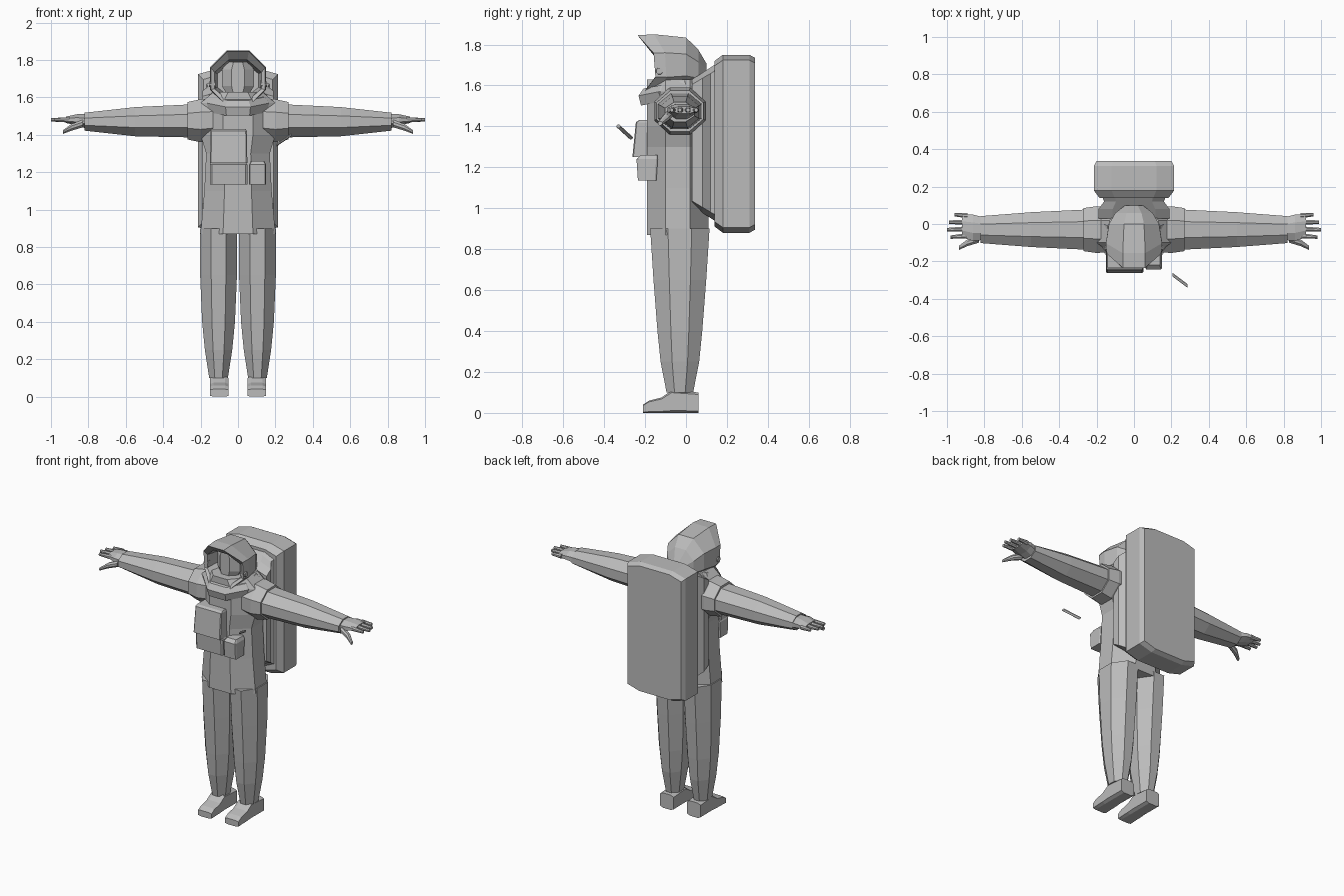
import bpy, bmesh
from math import sqrt
from mathutils import Vector

cube = bpy.data.objects.get("Cube")
if cube:
    bpy.data.objects.remove(cube, do_unlink=True)

grey = (.5, .5, .5, 1)
suit_grey = bpy.data.materials.new("suit grey")
suit_grey.use_nodes = True
suit_grey.diffuse_color = grey
suit_grey.node_tree.nodes["Principled BSDF"].inputs["Base Color"].default_value = grey

# The two directions spanning a cross-section, for each loft axis
X, Y, Z = Vector((1, 0, 0)), Vector((0, 1, 0)), Vector((0, 0, 1))
SPANS = {"x": (Y, Z), "y": (X, Z), "z": (X, Y)}


def loft(name, axis, stations, cut=(.3, .3), bend=None, mirror=False):
    """Skin chamfered rectangles, each given as (centre, half width, half height)."""
    side, up = SPANS[axis]
    inner_u, inner_v = 1 - 2 * cut[0], 1 - 2 * cut[1]
    quarter = [(inner_u, -1), (1, -inner_v), (1, inner_v), (inner_u, 1)]
    outline = quarter + [(-u, v) for u, v in reversed(quarter)]
    bm = bmesh.new()
    rings = []
    for centre, half_u, half_v in stations:
        points = [Vector(centre) + side * u * half_u + up * v * half_v for u, v in outline]
        rings.append([bm.verts.new(bend(p) if bend else p) for p in points])
    for ring, following in zip(rings, rings[1:]):
        for i in range(len(outline)):
            bm.faces.new((ring[i - 1], ring[i], following[i], following[i - 1]))
    bm.faces.new(rings[0])
    bm.faces.new(rings[-1])
    bmesh.ops.recalc_face_normals(bm, faces=bm.faces)
    mesh = bpy.data.meshes.new(name)
    bm.to_mesh(mesh)
    bm.free()
    mesh.materials.append(suit_grey)
    part = bpy.data.objects.new(name, mesh)
    bpy.context.collection.objects.link(part)
    if mirror:
        part.modifiers.new("Mirror", "MIRROR")


# Torso: waisted, widening at the hips and shoulders
heights = (.87, 1.1, 1.3, 1.4, 1.57, 1.63)
widths = (.2, .18, .17, .2, .2, .13)
loft("torso", "z", [((0, -.04, z), w, .15) for z, w in zip(heights, widths)])


# Legs: swelling quickly above the ankle, then slowly up to the hip
def leg_station(z):
    rise = (z - .1) / .8
    return (.104, -.03, z), .1 - .05 * (1 - rise) ** 3, .065 + .08 * rise ** .6


loft("leg", "z", [leg_station(z) for z in (.1, .25, .4, .65, .9)], mirror=True)

# Boots: flat soles with a low toe
boot_profile = [(-.21, .04), (-.18, .06), (-.12, .075), (-.07, .11), (.06, .1)]
loft("boot", "y", [((.1, y, h / 2), .05, h / 2) for y, h in boot_profile],
     cut=(.2, .1), mirror=True)

# Arms with shoulder cuffs
loft("shoulder_cuff", "x", [((.13, -.03, 1.48), .12, .11),
                            ((.2, -.03, 1.475), .125, .115),
                            ((.27, -.03, 1.475), .115, .1)], mirror=True)
loft("arm", "x", [((.2, -.03, 1.475), .11, .09),
                  ((.55, -.03, 1.47), .093, .078),
                  ((.82, -.03, 1.47), .072, .048)], mirror=True)

# Gloves: palm, four fanned fingers and a lowered thumb
loft("palm", "x", [((.8, -.025, 1.47), .06, .04),
                   ((.86, -.02, 1.48), .07, .03),
                   ((.92, -.01, 1.48), .062, .017)], mirror=True)
finger_tips = {"little": (.96, .05), "ring": (.99, .01),
               "middle": (1, -.03), "index": (.98, -.07)}
for finger, (reach, y) in finger_tips.items():
    loft(finger + "_finger", "x", [((.89, y * .9, 1.48), .015, .015),
                                   ((reach, y, 1.48), .009, .009)], mirror=True)
loft("thumb", "x", [((.83, -.08, 1.46), .02, .02),
                    ((.89, -.1, 1.44), .018, .018),
                    ((.935, -.127, 1.415), .011, .01)], mirror=True)

# Backpack, and the harness flaring from it into the back
insets = [(.14, .03), (.18, 0), (.31, 0), (.337, .015)]
loft("backpack", "y", [((0, y, 1.315), .215 - inset, .435 - inset) for y, inset in insets],
     cut=(.22, .03))
flare = [(.03, .19), (.08, .19), (.12, .16), (.17, .18)]
loft("harness", "y", [((0, y, 1.32), w, .29 + .65 * y) for y, w in flare],
     cut=(.2, .04))


# Helmet: a ball closed at the back, hollow behind a curved front rim
def helmet_station(y):
    radius = .15 * sqrt(1 - ((y + .09) / .2) ** 2)
    return (0, y, 1.7 - .4 * max(0, y)), radius, radius


def curve_rim(point):
    forward = min(1, max(0, -point.y / .14))
    return point - Y * 4 * forward * (point.z - 1.69) ** 2


shell = [helmet_station(y) for y in (.1, .06, 0, -.09, -.14)]
hollow = [((0, -.14, 1.69), .125, .11), ((0, -.04, 1.69), .11, .09)]
loft("helmet", "y", shell + hollow, bend=curve_rim)
loft("helmet_lamp", "x", [((.12, -.13, 1.67), .02, .02),
                          ((.155, -.13, 1.67), .015, .015)], mirror=True)

# Head inside the helmet, narrowing to the chin
heights = (1.55, 1.6, 1.66, 1.75, 1.79)
widths = (.04, .05, .085, .085, .06)
loft("head", "z", [((0, -.07, z), w, .07) for z, w in zip(heights, widths)])

# Collar ring, low at the front and high at the back
rim = [(1.5, .155), (1.55, .167), (1.58, .143)]
loft("collar", "z", [((0, -.065, z), radius, radius) for z, radius in rim],
     bend=lambda point: point + Z * .2 * (point.y + .23))

# Chest control box, leaning back, and the pouches below it
loft("chest_box", "z", [((-.05, -.21, 1.25), .1, .052),
                        ((-.05, -.195, 1.42), .097, .05),
                        ((-.05, -.19, 1.43), .092, .04)], cut=(.03, .05))
for pouch, x, half in (("wide_pouch", -.05, .1), ("small_pouch", .105, .045)):
    loft(pouch, "z", [((x, -.19, 1.135), half, .045),
                      ((x, -.19, 1.24), half, .052),
                      ((x, -.18, 1.26), half - .01, .04)], cut=(.05, .08))

# Loose rod in front of the chest
loft("rod", "x", [((.205, -.27, 1.345), .01, .008),
                  ((.285, -.33, 1.4), .01, .008)])
